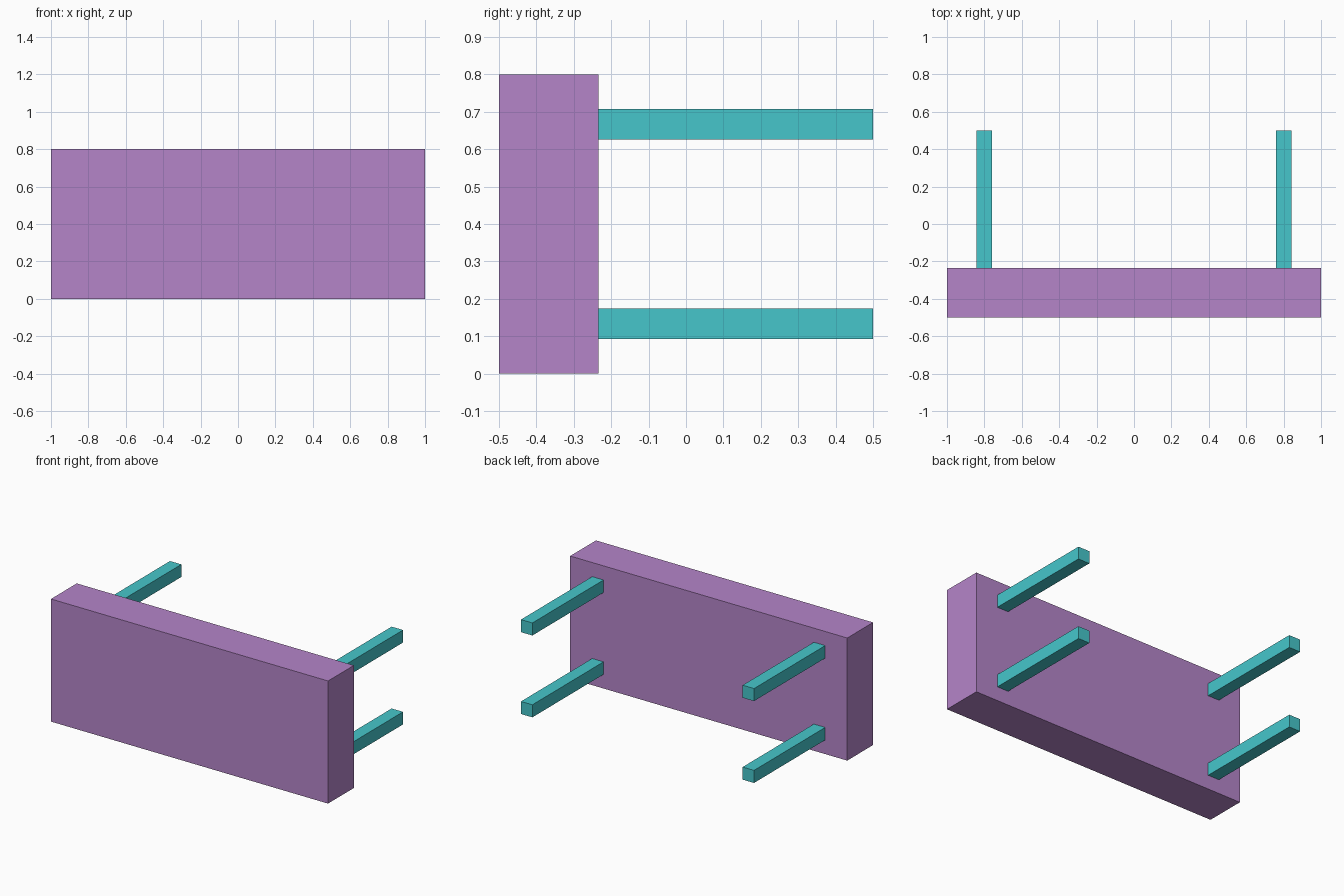
import bpy

if "Cube" in bpy.data.objects:
    bpy.data.objects.remove(bpy.data.objects["Cube"])


def material(name, rgb):
    mat = bpy.data.materials.new(name)
    mat.diffuse_color = (*rgb, 1.0)
    mat.use_nodes = True
    mat.node_tree.nodes["Principled BSDF"].inputs["Base Color"].default_value = mat.diffuse_color
    return mat


def box(name, center, size, mat):
    bpy.ops.mesh.primitive_cube_add(size=1, location=center)
    obj = bpy.context.object
    obj.name = name
    obj.scale = size
    bpy.ops.object.transform_apply(location=False, rotation=False, scale=True)
    obj.data.materials.append(mat)
    return obj


purple = material("purple", (0.462, 0.235, 0.584))
teal = material("teal", (0.061, 0.565, 0.597))

HEIGHT = 0.8          # table lies on its long edge
FRONT, BACK = -0.5, 0.5
JOINT = -0.234        # where the legs meet the slab

# Thick table top standing upright
box("table_top", (0, (FRONT + JOINT) / 2, HEIGHT / 2),
    (2.0, JOINT - FRONT, HEIGHT), purple)

# Four square legs pointing backwards
for side, sx in (("left", -1), ("right", 1)):
    for level, sz in (("lower", -1), ("upper", 1)):
        box(f"{level}_{side}_leg",
            (sx * 0.8, (JOINT + BACK) / 2, HEIGHT / 2 + sz * 0.267),
            (0.082, BACK - JOINT, 0.082), teal)
